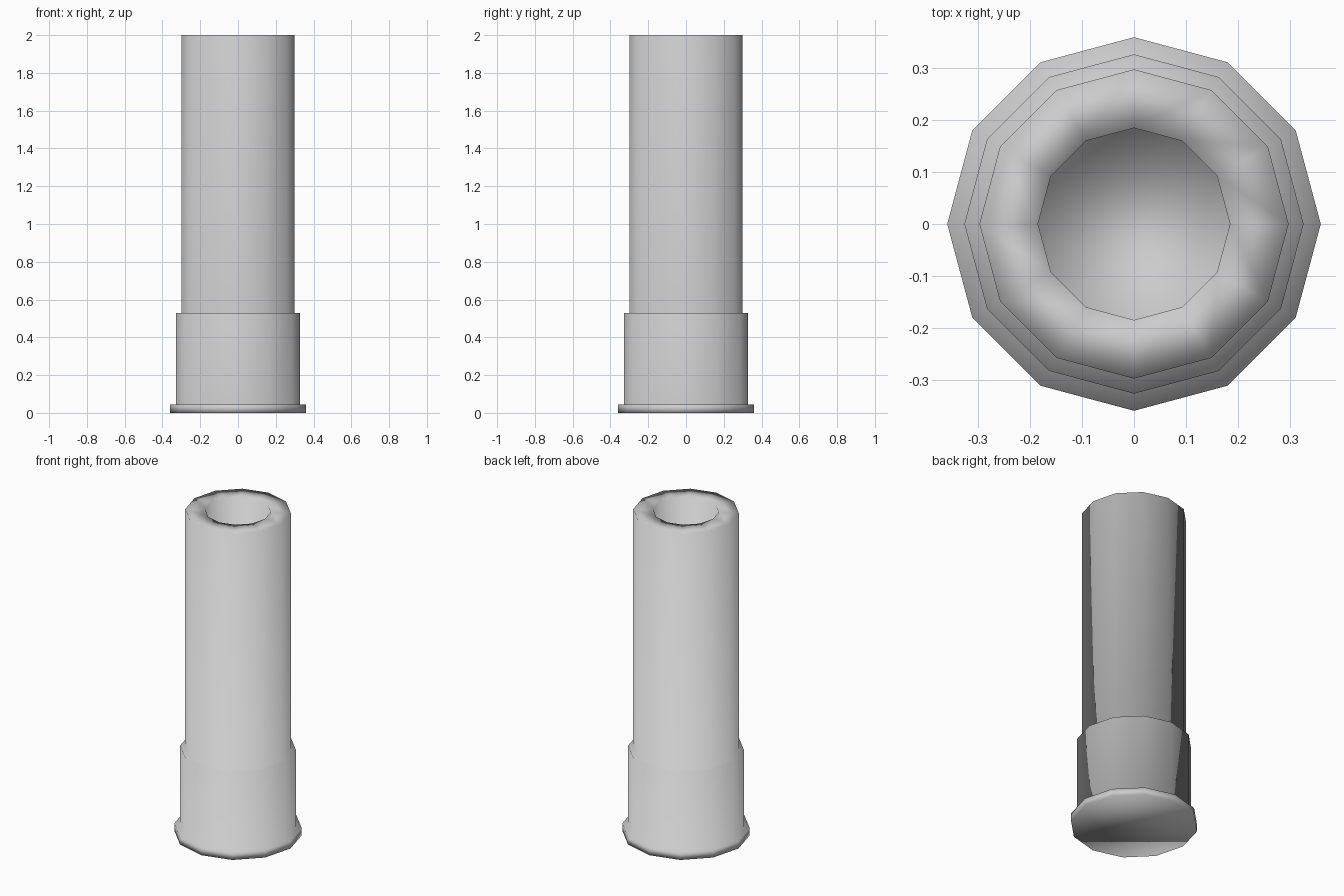
import bpy, bmesh, math

if "Cube" in bpy.data.objects:
    bpy.data.objects.remove(bpy.data.objects["Cube"])

SIDES = 12


def lathe(name, profile):
    """Revolve (radius, z) points about z, capping both ends."""
    bm = bmesh.new()
    rings = []
    for r, z in profile:
        angles = [2 * math.pi * i / SIDES for i in range(SIDES)]
        rings.append([bm.verts.new((r * math.cos(a), r * math.sin(a), z)) for a in angles])
    for low, high in zip(rings, rings[1:]):
        for i in range(SIDES):
            j = (i + 1) % SIDES
            bm.faces.new((low[i], low[j], high[j], high[i]))
    bm.faces.new(rings[0][::-1])
    bm.faces.new(rings[-1])
    bmesh.ops.recalc_face_normals(bm, faces=bm.faces)
    for f in bm.faces:
        f.smooth = True
    mesh = bpy.data.meshes.new(name)
    bm.to_mesh(mesh)
    bm.free()
    obj = bpy.data.objects.new(name, mesh)
    bpy.context.collection.objects.link(obj)
    return obj


# One continuous stepped tube: flange, collar, barrel, rim and blind bore
lathe("stepped_tube", [
    (0.36, 0.0), (0.36, 0.045),      # base flange
    (0.327, 0.045), (0.327, 0.53),   # collar
    (0.298, 0.53), (0.298, 2.0),     # barrel
    (0.185, 2.0), (0.185, 0.5),      # rim and bore
])
